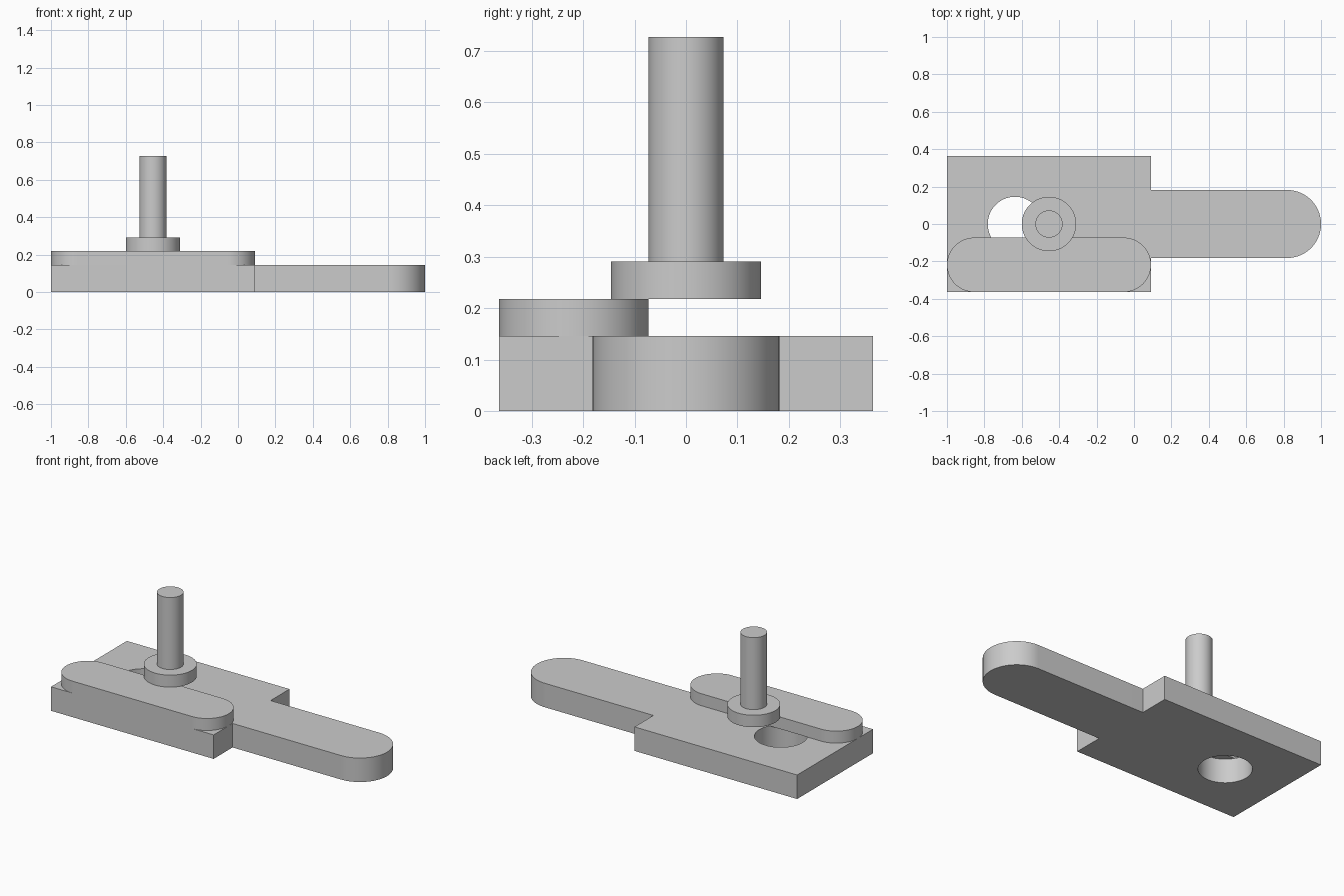
import bpy
import bmesh
from math import pi, cos, sin, radians

default = bpy.data.objects.get("Cube")
if default:
    bpy.data.objects.remove(default, do_unlink=True)

U = 2 / 27.5          # design unit: every size is a multiple of it
ARC = 48              # segments per half turn

grey = bpy.data.materials.new("plain grey")
grey.use_nodes = True
colour = (0.6, 0.6, 0.6, 1)
grey.diffuse_color = colour
grey.node_tree.nodes["Principled BSDF"].inputs["Base Color"].default_value = colour


def arc(cx, cy, r, start, sweep=pi, steps=ARC):
    """Points along an arc, counter-clockwise."""
    return [(cx + r * cos(start + sweep * i / steps),
             cy + r * sin(start + sweep * i / steps)) for i in range(steps + 1)]


def circle(cx, cy, r):
    return arc(cx, cy, r, 0, 2 * pi, 2 * ARC)[:-1]


def extrude(name, outline, z0, z1):
    """Solid prism from a counter-clockwise outline."""
    bm = bmesh.new()
    face = bm.faces.new([bm.verts.new((x, y, z0)) for x, y in outline])
    top = bmesh.ops.extrude_face_region(bm, geom=[face], use_keep_orig=True)
    bmesh.ops.translate(bm, vec=(0, 0, z1 - z0),
                        verts=[g for g in top["geom"] if isinstance(g, bmesh.types.BMVert)])
    bmesh.ops.recalc_face_normals(bm, faces=bm.faces)
    mesh = bpy.data.meshes.new(name)
    bm.to_mesh(mesh)
    bm.free()
    mesh.materials.append(grey)
    obj = bpy.data.objects.new(name, mesh)
    bpy.context.collection.objects.link(obj)
    return obj


def select(obj):
    bpy.ops.object.select_all(action="DESELECT")
    obj.select_set(True)
    bpy.context.view_layer.objects.active = obj


left, step = -1.0, -1 + 15 * U
half = 5 * U          # half width of the wide plate
arm = 2.5 * U         # half width of the arm
bar = 2 * U           # bar end radius

# Base plate with a round-ended arm, in one outline
outline = ([(left, half), (left, -half), (step, -half), (step, -arm)]
           + arc(1 - arm, 0, arm, -pi / 2)
           + [(step, arm), (step, half)])
plate = extrude("base_plate", outline, 0, 2 * U)

# Round hole through the plate
cutter = extrude("hole_cutter", circle(-1 + 5 * U, 0, 2 * U), -U, 3 * U)
cutter.hide_render = True
cut = plate.modifiers.new("hole", "BOOLEAN")
cut.operation = "DIFFERENCE"
cut.solver = "EXACT"
cut.object = cutter
select(plate)
bpy.ops.object.modifier_apply(modifier=cut.name)
bpy.data.objects.remove(cutter, do_unlink=True)

# Round-ended bar along the front edge
bar_y = -half + bar
bar_outline = arc(step - bar, bar_y, bar, -pi / 2) + arc(left + bar, bar_y, bar, pi / 2)
side_bar = extrude("side_bar", bar_outline, 2 * U, 3 * U)

# Pin standing on its collar
pin_x = -1 + 7.5 * U
collar = extrude("pin_collar", circle(pin_x, 0, 2 * U), 3 * U, 4 * U)
pin = extrude("pin", circle(pin_x, 0, U), 4 * U, 10 * U)

for part in (plate, side_bar, collar, pin):
    select(part)
    bpy.ops.object.shade_smooth_by_angle(angle=radians(30))
